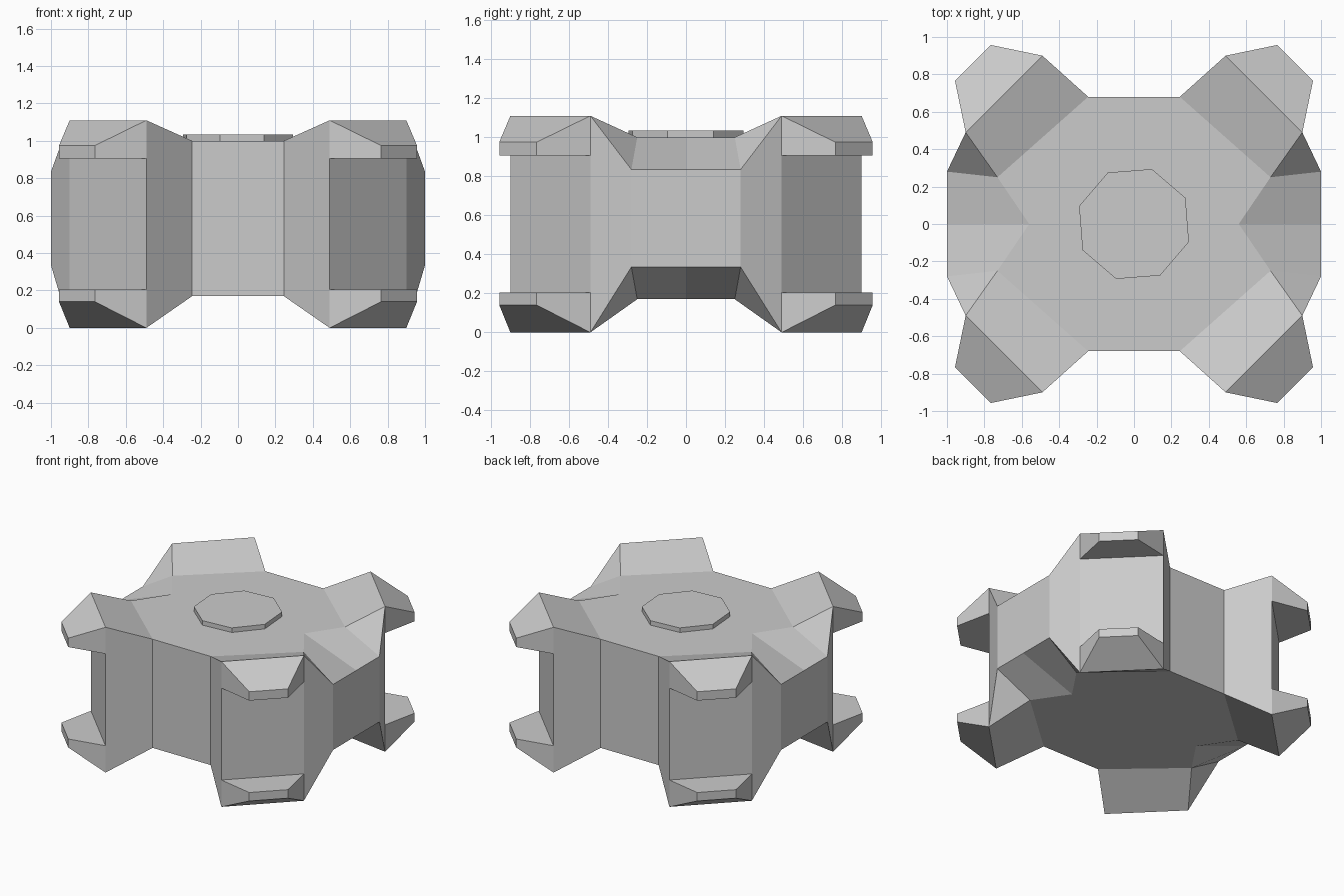
import bpy, math

if "Cube" in bpy.data.objects:
    bpy.data.objects.remove(bpy.data.objects["Cube"])


def quarter_part(name, pts, caps, walls):
    """Quarter solid from plan points (x, y, z_top, z_bottom), mirrored over x and y."""
    n = len(pts)
    verts = [(x, y, t) for x, y, t, b in pts] + [(x, y, b) for x, y, t, b in pts]
    faces = list(caps)
    faces += [tuple(i + n for i in reversed(f)) for f in caps]
    faces += [(i + n, j + n, j, i) for i, j in zip(walls, walls[1:])]
    mesh = bpy.data.meshes.new(name)
    mesh.from_pydata(verts, [], faces)
    ob = bpy.data.objects.new(name, mesh)
    bpy.context.collection.objects.link(ob)
    mod = ob.modifiers.new("mirror", 'MIRROR')
    mod.use_axis = (True, True, False)
    return ob


# Main body: flat hub, sloping side notches and four flared corner arms
T, B = 1.0, 0.17
body = [
    (1.0, 0.0, 0.835, 0.335), (1.0, 0.28, 0.835, 0.335),   # side panel
    (0.90, 0.49, 1.11, 0.0), (0.49, 0.90, 1.11, 0.0),      # arm end
    (0.245, 0.68, T, B), (0.0, 0.68, T, B),                # front panel
    (0.0, 0.0, T, B), (0.56, 0.0, T, B), (0.73, 0.25, T, B),
]
quarter_part("body", body,
             [(6, 7, 8, 4, 5), (8, 2, 3, 4), (8, 1, 2), (7, 0, 1, 8)],
             [0, 1, 2, 3, 4, 5])

# Claws on the upper and lower rims of each arm
plan = [(0.90, 0.49), (0.957, 0.765), (0.765, 0.957), (0.49, 0.90)]
upper = [(1.11, 0.907), (0.975, 0.907), (0.975, 0.907), (1.11, 0.907)]
lower = [(0.205, 0.0), (0.205, 0.14), (0.205, 0.14), (0.205, 0.0)]
for name, zs in (("upper_claws", upper), ("lower_claws", lower)):
    quarter_part(name, [p + z for p, z in zip(plan, zs)],
                 [(0, 1, 2, 3)], [0, 1, 2, 3, 0])

# Raised octagonal plate on top
bpy.ops.mesh.primitive_cylinder_add(
    vertices=8, radius=math.hypot(0.275, 0.14), depth=0.045,
    location=(0, 0, 1.0125))
plate = bpy.context.object
plate.name = "top_plate"
plate.rotation_euler.z = math.atan2(0.14, 0.275)
